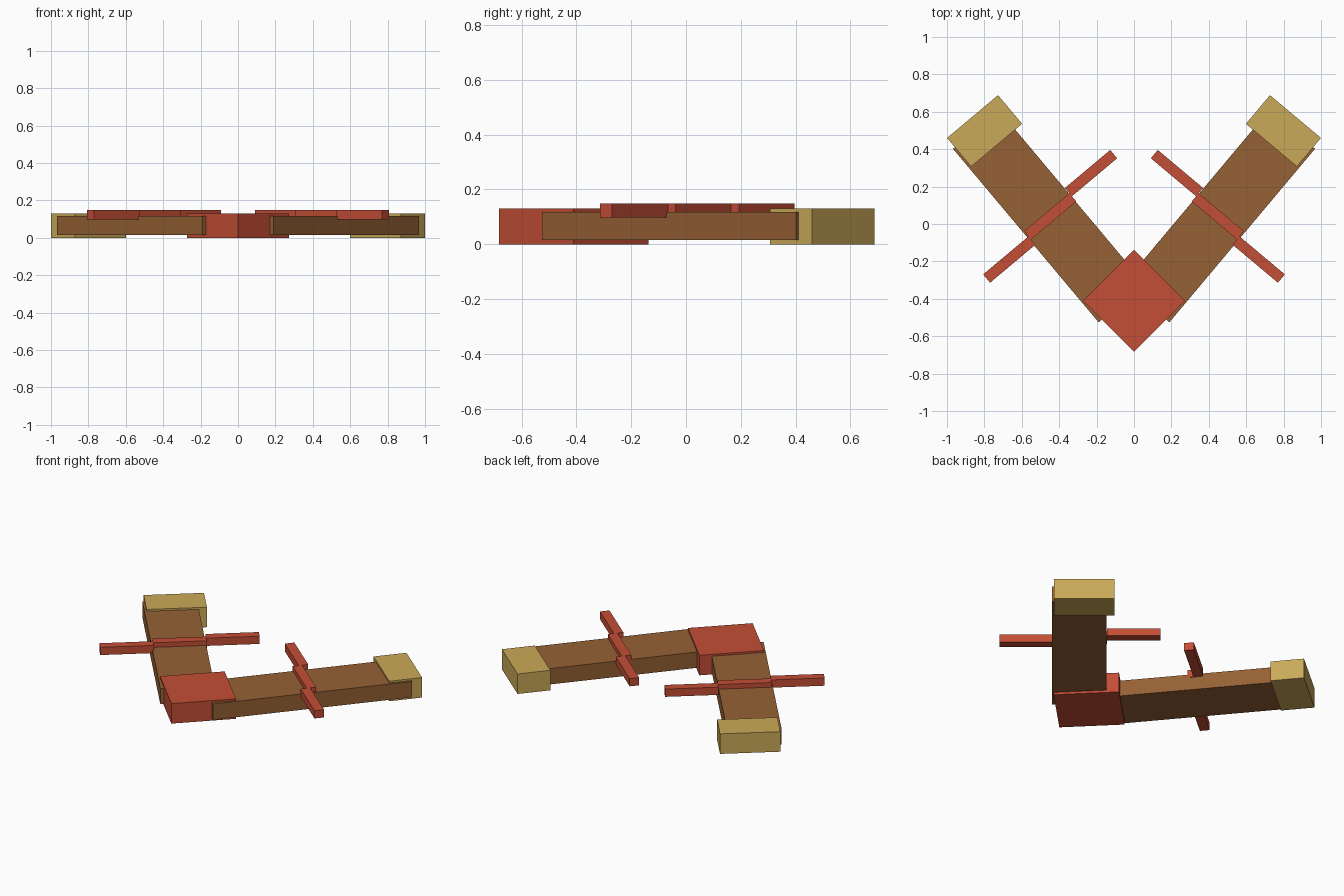
import bpy, math
from mathutils import Matrix, Vector

if "Cube" in bpy.data.objects:
    bpy.data.objects.remove(bpy.data.objects["Cube"])

ANGLE = math.radians(50)          # heading of each arm away from the +x axis


def srgb(r, g, b):
    def lin(c):
        c /= 255
        return c / 12.92 if c <= 0.04045 else ((c + 0.055) / 1.055) ** 2.4
    return (lin(r), lin(g), lin(b), 1)


def material(name, rgb):
    m = bpy.data.materials.new(name)
    m.diffuse_color = srgb(*rgb)
    m.use_nodes = True
    m.node_tree.nodes["Principled BSDF"].inputs["Base Color"].default_value = m.diffuse_color
    return m


BROWN = material("wood brown", (150, 97, 53))
RED = material("brick red", (196, 78, 54))
GOLD = material("straw gold", (202, 170, 88))


def box(name, mat, lo, hi, frame=Matrix()):
    """Box between two corners, placed in the given frame."""
    lo, hi = Vector(lo), Vector(hi)
    bpy.ops.mesh.primitive_cube_add(size=1)
    ob = bpy.context.object
    ob.name = name
    ob.data.transform(frame @ Matrix.Translation((lo + hi) / 2)
                      @ Matrix.Diagonal((*(hi - lo), 1)))
    ob.data.materials.append(mat)
    return ob


def mirrored(ob, name):
    """Copy of a part on the other side of x = 0."""
    twin = ob.copy()
    twin.data = ob.data.copy()
    twin.name = name
    twin.data.transform(Matrix.Scale(-1, 4, (1, 0, 0)))
    twin.data.flip_normals()
    bpy.context.collection.objects.link(twin)


# Corner block, turned 45 degrees
h = 0.193
box("corner_block", RED, (-h, -h, 0), (h, h, 0.13),
    Matrix.Translation((0, -0.41, 0)) @ Matrix.Rotation(math.radians(45), 4, 'Z'))

# Arm parts: local x runs along the arm, local y points to its inner side
arm = Matrix.Rotation(ANGLE, 4, 'Z')
parts = [
    ("arm_beam", BROWN, (-0.281, -0.483, 0.015), (0.93, -0.162, 0.118)),
    ("arm_end_cap", GOLD, (0.795, -0.47, 0), (0.995, -0.114, 0.13)),
]
# Cross bar: three stepped rods
for i, label in enumerate(("inner", "middle", "outer")):
    x = 0.356 - 0.0365 * i
    y = 0.157 - 0.316 * i
    parts.append((f"cross_bar_{label}", RED,
                  (x - 0.029, y - 0.316, 0.098), (x + 0.029, y, 0.148)))

for name, mat, lo, hi in parts:
    ob = box("right_" + name, mat, lo, hi, arm)
    mirrored(ob, "left_" + name)
